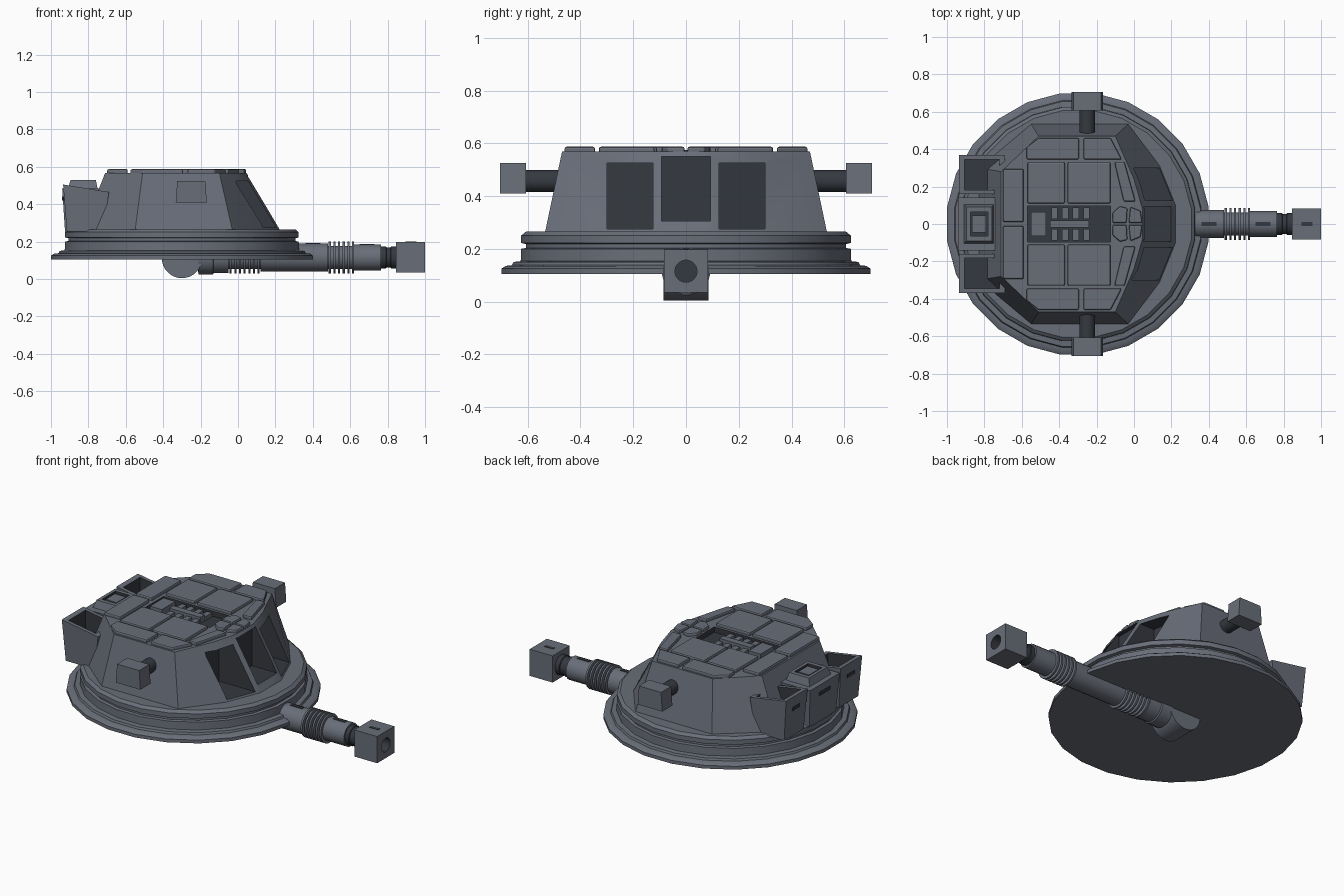
import bpy, bmesh
from math import pi, cos, sin, radians
from mathutils import Matrix, Vector

if "Cube" in bpy.data.objects:
    bpy.data.objects.remove(bpy.data.objects["Cube"])

def material(name, c):
    m = bpy.data.materials.new(name)
    m.diffuse_color = (*c, 1)
    m.use_nodes = True
    m.node_tree.nodes["Principled BSDF"].inputs["Base Color"].default_value = m.diffuse_color
    return m

STEEL = material("steel", (0.14, 0.155, 0.19))
DARK = material("dark_steel", (0.035, 0.04, 0.05))

def loft(name, rings, mat=STEEL, smooth=True):
    """Skin closed rings of equal length and cap both ends."""
    bm = bmesh.new()
    vs = [[bm.verts.new(p) for p in r] for r in rings]
    n = len(vs[0])
    for a, b in zip(vs, vs[1:]):
        for i in range(n):
            j = (i + 1) % n
            bm.faces.new((a[i], a[j], b[j], b[i]))
    bm.faces.new(vs[0][::-1])
    bm.faces.new(vs[-1])
    bmesh.ops.recalc_face_normals(bm, faces=bm.faces)
    me = bpy.data.meshes.new(name)
    bm.to_mesh(me)
    bm.free()
    ob = bpy.data.objects.new(name, me)
    bpy.context.collection.objects.link(ob)
    me.materials.append(mat)
    if smooth:
        activate(ob)
        bpy.ops.object.shade_smooth_by_angle(angle=radians(30))
    return ob

def activate(ob):
    bpy.ops.object.select_all(action='DESELECT')
    ob.select_set(True)
    bpy.context.view_layer.objects.active = ob

def rect(x0, x1, y0, y1, z, z2=None):
    z2 = z if z2 is None else z2
    return [(x0, y0, z), (x1, y0, z2), (x1, y1, z2), (x0, y1, z)]

def box(name, x0, x1, y0, y1, z0, z1, mat=STEEL):
    return loft(name, [rect(x0, x1, y0, y1, z0), rect(x0, x1, y0, y1, z1)], mat, False)

def prism(name, pts, z0, z1, mat=STEEL):
    return loft(name, [[(x, y, z) for x, y in pts] for z in (z0, z1)], mat, False)

def revolve(name, prof, axis, centre, n=24, mat=STEEL):
    """prof = (distance along axis, radius) pairs."""
    rings = []
    for t, r in prof:
        ring = []
        for i in range(n):
            a = 2 * pi * (i + 0.5) / n
            c, s = r * cos(a), r * sin(a)
            p = {'x': (t, c, s), 'y': (c, t, s), 'z': (c, s, t)}[axis]
            ring.append(Vector(p) + Vector(centre))
        rings.append(ring)
    return loft(name, rings, mat)

def cut(ob, *cutters):
    for c in cutters:
        c.hide_render = True
        m = ob.modifiers.new("cut", 'BOOLEAN')
        m.object, m.solver = c, 'EXACT'
        activate(ob)
        bpy.ops.object.modifier_apply(modifier=m.name)
        bpy.data.objects.remove(c)

def mirrored(half):
    return half + [(x, -y) for x, y in reversed(half)]

# stepped base ring
revolve("base_ring", [(.105, .705), (.125, .705), (.135, .69), (.138, .665), (.15, .66), (.153, .632),
                      (.2, .63), (.203, .612), (.218, .612), (.222, .63), (.25, .63), (.265, .612)],
        'z', (-.3, 0, 0))

# tapered turret body with three front bays and a roof well
low = mirrored([(.225, .10), (.14, .31), (-.03, .535), (-.55, .535), (-.83, .3)])
top = mirrored([(.045, .08), (0, .24), (-.10, .47), (-.51, .47), (-.71, .28)])
body = loft("turret_body", [[(x, y, .26) for x, y in low], [(x, y, .568) for x, y in top]])
body.data.materials.append(DARK)
cutters = [box("cut_mid_bay", .03, .4, -.093, .093, .305, .55, DARK),
           box("cut_roof_well", -.57, -.125, -.095, .095, .535, .7, DARK)]
for s in (1, -1):
    bay = [(-.04, .125 * s), (.4, .125 * s), (.4, .30 * s), (-.07, .30 * s)]
    cutters.append(prism("cut_side_bay", bay, .275, .525, DARK))
cut(body, *cutters)

# raised roof panels, mirrored left and right
panels = [
    [(-.70, .01), (-.59, .01), (-.59, .295), (-.70, .295)],
    [(-.575, .345), (-.295, .345), (-.295, .46), (-.51, .46), (-.575, .41)],
    [(-.27, .345), (-.065, .345), (-.125, .46), (-.27, .46)],
    [(-.57, .11), (-.37, .11), (-.37, .33), (-.57, .33)],
    [(-.355, .11), (-.125, .11), (-.125, .33), (-.355, .33)],
    [(-.105, .33), (-.05, .33), (.008, .12), (-.055, .12)],
    [(-.115, .005), (-.115, .06), (-.075, .095), (-.035, .085), (-.04, .005)],
    [(-.028, .005), (-.02, .092), (.035, .07), (.045, .005)],
]
for k, pts in enumerate(panels):
    for s in (1, -1):
        p = prism(f"roof_panel_{k}", [(x, y * s) for x, y in pts], .56, .587)
        b = p.modifiers.new("bevel", 'BEVEL')
        b.width, b.segments = .008, 2

# fittings in the roof well
box("well_block", -.55, -.47, -.065, .065, .53, .575)
box("well_spine", -.45, -.24, -.02, .02, .53, .572)
for i in range(4):
    x = -.425 + i * .057
    for s in (1, -1):
        box("well_slat", x - .017, x + .017, .057 * s - .03, .057 * s + .03, .53, .56)

# rear pods with open tops
for s in (1, -1):
    y0, y1 = sorted((.16 * s, .368 * s))
    pod = loft("rear_pod", [rect(-.915, -.72, y0 + .01, y1 - .01, .255),
                            rect(-.935, -.69, y0, y1, .505, .465)], smooth=False)
    pod.data.materials.append(DARK)
    cut(pod, box("cut_pod", -.905, -.72, y0 + .022, y1 - .022, .38, .7, DARK))
    box("pod_slot", -.933, -.92, .264 * s - .035, .264 * s + .035, .42, .44, DARK)

# rear centre housing
housing = loft("rear_housing", [rect(-.925, -.66, -.13, .13, .255), rect(-.94, -.66, -.143, .143, .485)],
               smooth=False)
cap = loft("rear_housing_cap", [rect(-.91, -.75, -.105, .105, .48), rect(-.895, -.76, -.09, .09, .53)],
           smooth=False)
cap.data.materials.append(DARK)
cut(cap, box("cut_cap", -.875, -.78, -.065, .065, .51, .6, DARK))
box("housing_hatch", -.865, -.79, -.045, .045, .505, .525)
box("housing_slot", -.942, -.92, -.05, .05, .42, .44, DARK)

# side sensor boxes on stub arms
for s in (1, -1):
    revolve("sensor_arm", [(.42 * s, .042), (.62 * s, .042)], 'y', (-.25, 0, .457), 16, DARK)
    rings = [[(x, y * s, z) for x, z in ((-.25 - w, .41), (-.25 + w, .41), (-.25 + w * .9, .525),
                                         (-.25 - w * .9, .525))] for y, w in ((.607, .083), (.705, .083))]
    loft("sensor_box", rings, smooth=False)

# barrel under the base, with sleeves and cooling fins
C = (0, 0, .115)
revolve("barrel_hinge", [(-.085, .108), (.085, .108)], 'y', (-.3, 0, .112))
revolve("barrel_rear", [(-.3, .07), (-.215, .07), (-.21, .092), (-.135, .092), (-.13, .085), (-.05, .085)], 'x', C)
revolve("barrel_tube", [(-.06, .062), (.12, .062), (.12, .075), (.48, .075), (.48, .062),
                        (.615, .062), (.615, .07), (.765, .07)], 'x', C)
for start, count, step in ((-.045, 7, .025), (.485, 6, .025)):
    for i in range(count):
        x = start + i * step
        revolve("cooling_fin", [(x, .087), (x + .011, .087)], 'x', C)
revolve("barrel_neck", [(.76, .06), (.79, .06), (.793, .055), (.815, .055), (.818, .06), (.85, .06)], 'x', C, mat=DARK)
muzzle = box("muzzle_block", .845, 1.0, -.083, .083, .035, .198)
muzzle.data.materials.append(DARK)
cut(muzzle, revolve("cut_bore", [(.88, .042), (1.1, .042)], 'x', C, mat=DARK))

# small dark slots along the top of the barrel
for x0, x1, z in ((.36, .44, .19), (.65, .73, .185), (.895, .955, .198)):
    box("barrel_slot", x0, x1, -.01, .01, z - .015, z + .002, DARK)
